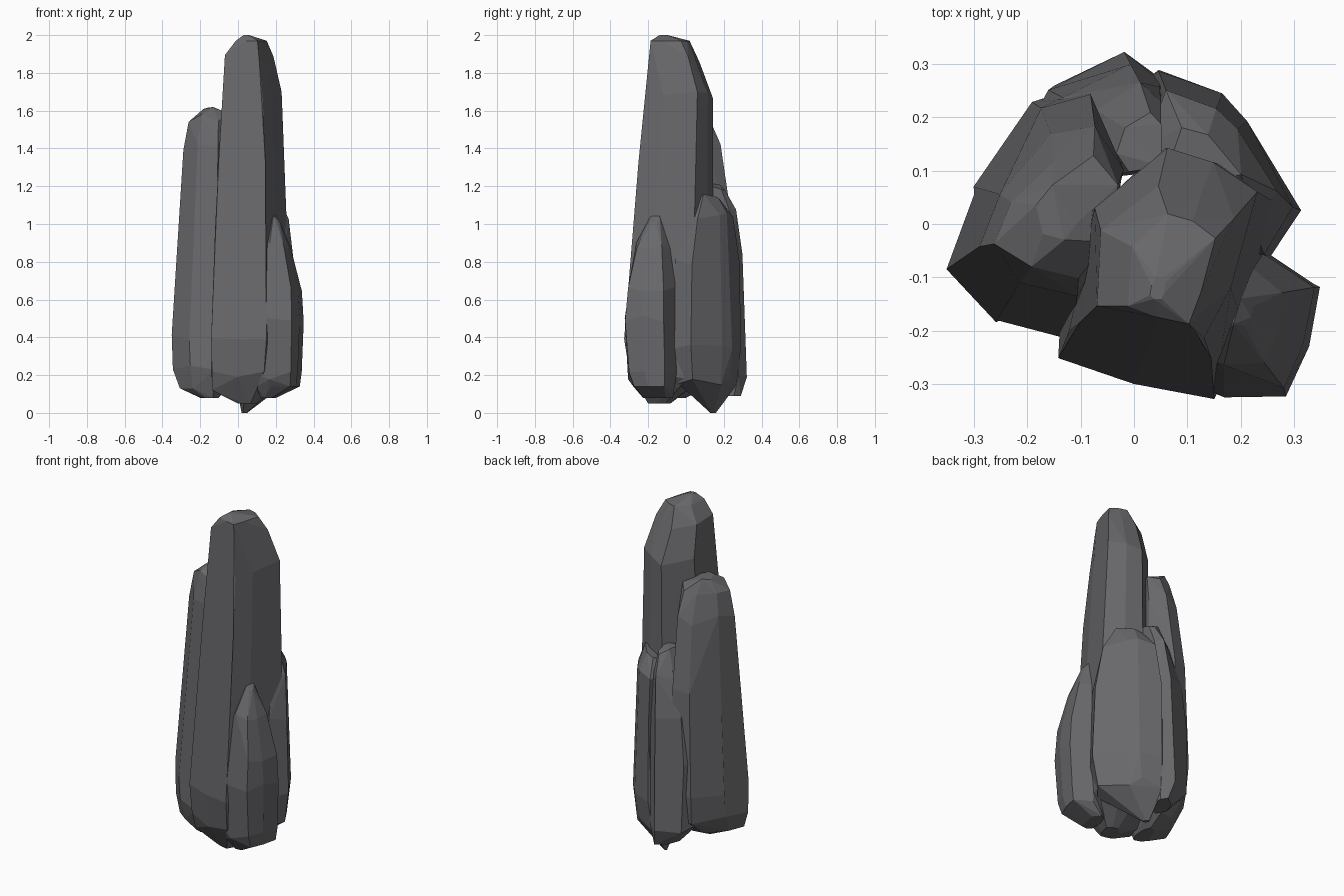
import bpy, bmesh, math, random

random.seed(4)
slate = bpy.data.materials.new("slate")
slate.diffuse_color = (0.14, 0.14, 0.15, 1)


def rock(name, outline, stations, jitter=0.006):
    """Faceted shard: an outline refitted to a box (z, x0, x1, y0, y1) at each height."""
    xs, ys = [p[0] for p in outline], [p[1] for p in outline]
    bm = bmesh.new()
    for z, x0, x1, y0, y1 in stations:
        for px, py in outline:
            u = (px - min(xs)) / (max(xs) - min(xs))
            v = (py - min(ys)) / (max(ys) - min(ys))
            dz = random.uniform(-1, 1) * jitter * 4 if 0.15 < z < 1.9 else 0
            bm.verts.new((x0 + u * (x1 - x0) + random.uniform(-jitter, jitter) * 0.5,
                          y0 + v * (y1 - y0) + random.uniform(-jitter, jitter) * 0.5, z + dz))
    bmesh.ops.convex_hull(bm, input=bm.verts[:])
    loose = [v for v in bm.verts if not v.link_faces]
    bmesh.ops.delete(bm, geom=loose, context='VERTS')
    bmesh.ops.dissolve_limit(bm, angle_limit=math.radians(6), verts=bm.verts[:], edges=bm.edges[:])
    bmesh.ops.recalc_face_normals(bm, faces=bm.faces[:])
    me = bpy.data.meshes.new(name)
    bm.to_mesh(me)
    bm.free()
    me.materials.append(slate)
    ob = bpy.data.objects.new(name, me)
    bpy.context.collection.objects.link(ob)
    return ob


# Tallest central spire
rock("main_spire",
     [(-.14, -.25), (.0, -.3), (.15, -.33), (.21, -.2), (.28, .04), (.17, .12), (.05, .15), (-.13, 0)],
     [(.05, .0, .1, -.2, -.08), (.12, -.14, .18, -.24, .0), (.2, -.14, .26, -.3, .1),
      (.4, -.14, .28, -.33, .14), (1.0, -.12, .27, -.275, .16), (1.35, -.1, .255, -.25, .155),
      (1.68, -.08, .23, -.215, .14), (1.88, -.07, .19, -.2, .07), (1.97, -.01, .15, -.185, .02),
      (2.0, .03, .06, -.14, -.1)])

# Second spire on the left
rock("left_spire",
     [(-.35, -.08), (-.25, -.18), (-.11, -.22), (-.03, -.08), (0, .15), (-.07, .28), (-.18, .25), (-.3, .08)],
     [(.08, -.2, -.1, -.16, .0), (.13, -.31, -.06, -.18, .1), (.24, -.345, -.02, -.215, .24),
      (.4, -.35, -.02, -.22, .26), (1.0, -.32, -.02, -.18, .24), (1.4, -.29, -.02, -.135, .185),
      (1.56, -.26, -.03, -.1, .13), (1.6, -.2, -.1, -.03, .08)])

# Short shard at the front right, its front flush with the main spire
rock("front_right_shard",
     [(.09, -.29), (.17, -.325), (.29, -.32), (.33, -.23), (.35, -.12), (.25, -.05), (.09, -.1)],
     [(.08, .12, .2, -.23, -.07), (.14, .1, .325, -.28, -.06), (.2, .09, .335, -.305, -.05),
      (.5, .09, .345, -.325, -.05), (.65, .09, .335, -.31, -.055), (.88, .12, .28, -.265, -.08),
      (1.02, .17, .22, -.19, -.14)])

# Broad column at the back right
rock("back_right_column",
     [(.04, .3), (.16, .255), (.21, .2), (.31, .03), (.25, -.06), (.05, -.05), (-.01, .15)],
     [(0, .02, .05, .13, .16), (.17, -.02, .28, -.04, .27), (.35, 0, .31, -.06, .29),
      (.8, 0, .3, -.055, .285), (1.05, .02, .27, .0, .25), (1.14, .07, .2, .06, .18)])

# Back left column, leaning against the left spire
rock("back_left_column",
     [(-.03, .33), (.03, .28), (.03, .1), (-.15, .08), (-.22, .16), (-.17, .26)],
     [(.09, -.08, .03, .12, .29), (.2, -.2, .04, .08, .325), (.6, -.21, .05, .08, .315),
      (.85, -.18, .05, .08, .3), (1.07, -.1, .05, .08, .265), (1.19, -.03, .05, .1, .21)])
